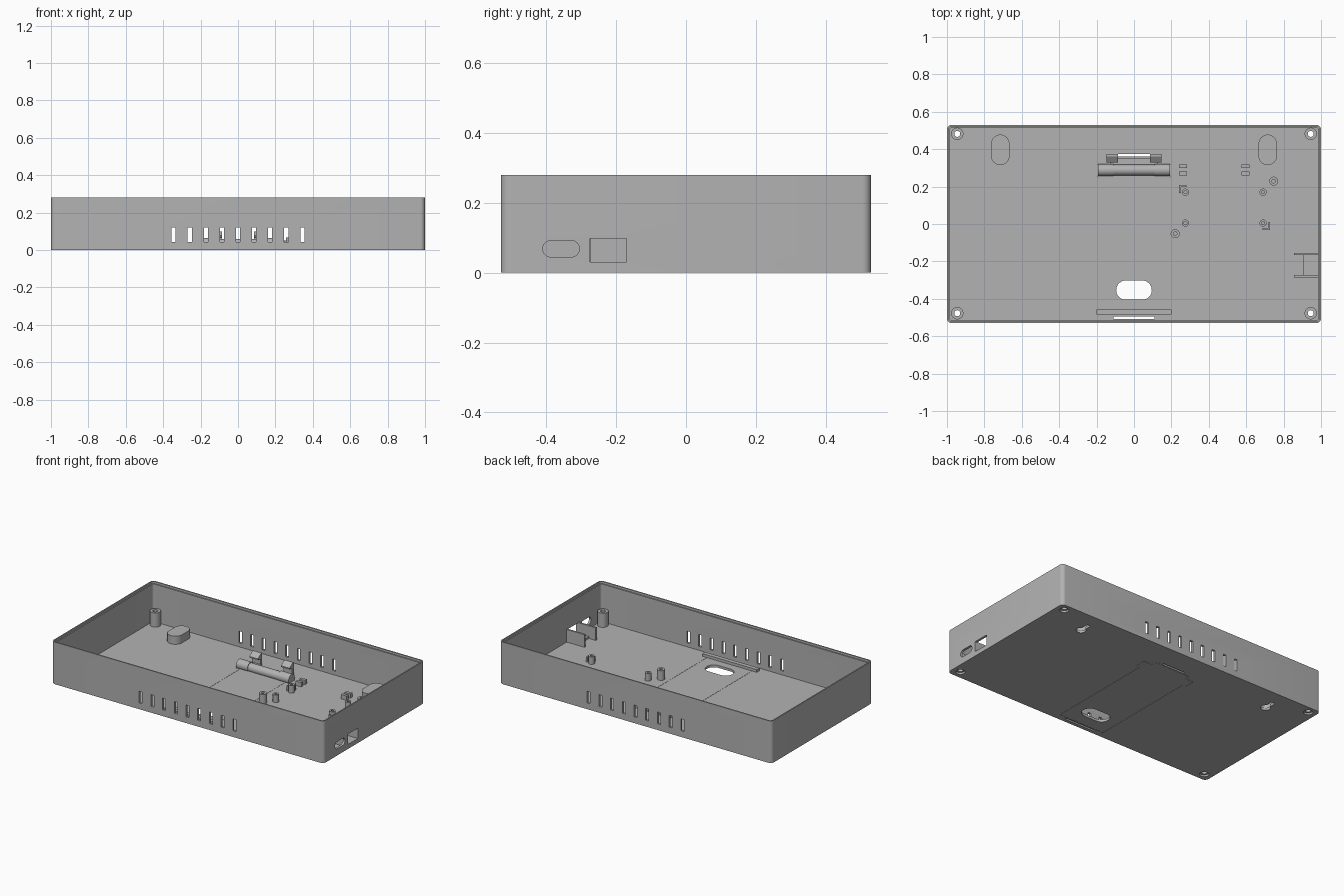
import bpy, bmesh
from math import sin, cos, pi
from mathutils import Matrix, Vector

if "Cube" in bpy.data.objects:
    bpy.data.objects.remove(bpy.data.objects["Cube"], do_unlink=True)

grey = bpy.data.materials.new("plain grey")
grey.use_nodes = True
colour = (0.45, 0.45, 0.45, 1)
grey.diffuse_color = colour
grey.node_tree.nodes["Principled BSDF"].inputs["Base Color"].default_value = colour

FLOOR, TOP, HX, HY, WALL = 0.016, 0.28, 1.0, 0.53, 0.015


def rounded(x0, x1, y0, y1, r=0, n=6):
    """Outline of a rectangle with rounded corners."""
    if r <= 0:
        return [(x0, y0), (x1, y0), (x1, y1), (x0, y1)]
    pts = []
    for k, (cx, cy) in enumerate([(x1 - r, y1 - r), (x0 + r, y1 - r), (x0 + r, y0 + r), (x1 - r, y0 + r)]):
        for i in range(n + 1):
            a = (k + i / n) * pi / 2
            pts.append((cx + r * cos(a), cy + r * sin(a)))
    return pts


def circle(x, y, r, n=24):
    return [(x + r * cos(2 * pi * i / n), y + r * sin(2 * pi * i / n)) for i in range(n)]


def prism(bm, outline, a, b, axis="z"):
    """Extrude an outline between a and b along z, y (outline xz) or x (outline yz)."""
    place = {"z": lambda u, v, w: (u, v, w), "y": lambda u, v, w: (u, w, v), "x": lambda u, v, w: (w, u, v)}[axis]
    low = [bm.verts.new(place(u, v, a)) for u, v in outline]
    high = [bm.verts.new(place(u, v, b)) for u, v in outline]
    n = len(outline)
    faces = [bm.faces.new(low), bm.faces.new(high)]
    for i in range(n):
        j = (i + 1) % n
        faces.append(bm.faces.new((low[i], low[j], high[j], high[i])))
    bmesh.ops.recalc_face_normals(bm, faces=faces)


def make(name, *prisms):
    bm = bmesh.new()
    for p in prisms:
        prism(bm, *p)
    mesh = bpy.data.meshes.new(name)
    bm.to_mesh(mesh)
    bm.free()
    mesh.materials.append(grey)
    ob = bpy.data.objects.new(name, mesh)
    bpy.context.collection.objects.link(ob)
    return ob


def cut(ob, *prisms):
    """Subtract separate prisms from an object."""
    tool = make("cutter", *prisms)
    tool.hide_render = True
    mod = ob.modifiers.new("cut", "BOOLEAN")
    mod.operation, mod.solver, mod.object = "DIFFERENCE", "EXACT", tool
    select(ob)
    bpy.ops.object.modifier_apply(modifier=mod.name)
    bpy.data.objects.remove(tool, do_unlink=True)


def select(ob):
    bpy.ops.object.select_all(action="DESELECT")
    ob.select_set(True)
    bpy.context.view_layer.objects.active = ob


def box(x0, x1, y0, y1, z0, z1):
    return (rounded(x0, x1, y0, y1), z0, z1)


corners = [(x, y) for x in (-0.945, 0.945) for y in (-0.477, 0.482)]
smooth = []

# Open tray with a rebated rim
tray = make("tray", (rounded(-HX, HX, -HY, HY, 0.025), 0, TOP))
w, lip = WALL, 0.008
cut(tray, (rounded(-HX + w, HX - w, -HY + w, HY - w, 0.012), FLOOR, TOP + 0.1))
cut(tray, (rounded(-HX + lip, HX - lip, -HY + lip, HY - lip, 0.018), TOP - 0.014, TOP + 0.1))

# Vents, side ports, screw holes and hatch opening
vents = [(rounded(x - 0.011, x + 0.011, 0.042, 0.12), -0.6, 0.6, "y")
         for x in [i * 0.086 for i in range(-4, 5)]]
ports = [(rounded(-0.41, -0.305, 0.045, 0.092, 0.0234), 0.95, 1.1, "x"),
         (rounded(-0.275, -0.17, 0.03, 0.098), 0.95, 1.1, "x")]
cut(tray, *vents, *ports)
cut(tray, *[(circle(x, y, 0.016), -0.1, 0.1) for x, y in corners])
cut(tray, *[(circle(x, y, 0.028), -0.1, 0.012) for x, y in corners])
hatch_outline = [(-0.167, -0.487), (0.167, -0.487), (0.167, 0.252), (0.192, 0.252), (0.192, 0.322), (0.13, 0.322),
                 (0.13, 0.355), (-0.13, 0.355), (-0.13, 0.322), (-0.192, 0.322), (-0.192, 0.252), (-0.167, 0.252)]
cut(tray, (hatch_outline, -0.1, 0.1))
cut(tray, box(-0.11, 0.11, -0.507, -0.494, -0.1, 0.1), box(-0.085, 0.085, 0.36, 0.373, -0.1, 0.1))
# Keyholes: round entry, then narrow slot
cut(tray, *[(circle(s * 0.715, 0.362, 0.03), -0.1, 0.1) for s in (-1, 1)])
cut(tray, *[(rounded(s * 0.715 - 0.013, s * 0.715 + 0.013, 0.35, 0.437, 0.0129), -0.1, 0.1) for s in (-1, 1)])
smooth.append(tray)

# Hatch lid with finger hole
lid = make("hatch_lid", ([(u * 0.991, 0.0 + v - 0.0015 * (1 if v > 0 else -1)) for u, v in hatch_outline], 0, FLOOR))
cut(lid, (rounded(-0.095, 0.095, -0.405, -0.302, 0.0512, 10), -0.1, 0.1))
smooth.append(lid)
make("hatch_front_bar", box(-0.2, 0.2, -0.485, -0.457, FLOOR - 0.001, 0.034))

# Hinge barrel with end collars
barrel = make("hinge_barrel", (circle(0.288, 0.031, 0.029, 32), -0.11, 0.11, "x"))
collars = make("hinge_collars", *[(circle(0.288, 0.033, 0.0325, 32), s * 0.11, s * 0.193, "x") for s in (-1, 1)])
smooth += [barrel, collars]

# Hinge latch tabs
latch = [(0.33, FLOOR - 0.001), (0.375, FLOOR - 0.001), (0.375, 0.1), (0.362, 0.1),
         (0.33, 0.078), (0.33, 0.07), (0.358, 0.066), (0.358, 0.03), (0.33, 0.03)]
make("latch_tabs", *[(latch, s * 0.085, s * 0.148, "x") for s in (-1, 1)])


# Corner screw posts and board standoffs
def posts(name, places, r, hole, z1):
    ob = make(name, *[(circle(x, y, r), FLOOR - 0.001, z1) for x, y in places])
    cut(ob, *[(circle(x, y, hole), -0.1, z1 + 0.1) for x, y in places])
    smooth.append(ob)


posts("corner_posts", corners, 0.033, 0.016, 0.11)
posts("board_standoffs", [(x, y) for x in (0.275, 0.69) for y in (0.005, 0.17)], 0.019, 0.008, 0.066)
posts("tall_standoffs", [(0.22, -0.052), (0.747, 0.229)], 0.024, 0.01, 0.08)

# Hollow covers over the keyholes
for side, s in (("left", 1), ("right", -1)):
    c = s * 0.715
    cover = make(side + "_keyhole_cover", (rounded(c - 0.049, c + 0.049, 0.315, 0.478, 0.0485, 8), FLOOR - 0.001, 0.07))
    cut(cover, (rounded(c - 0.039, c + 0.039, 0.325, 0.468, 0.0385, 8), -0.1, 0.062))
    smooth.append(cover)

# Board clips and corner stops
make("board_clips", *[box(x - 0.021, x + 0.021, y - 0.01, y + 0.01, FLOOR - 0.001, 0.045)
                      for x in (0.262, 0.596) for y in (0.27, 0.309)])
stop = [(0, 0), (0.042, 0), (0.042, 0.01), (0.01, 0.01), (0.01, 0.042), (0, 0.042)]
make("corner_stops",
     ([(0.24 + u, 0.208 - v) for u, v in stop], FLOOR - 0.001, 0.05),
     ([(0.728 - u, -0.032 + v) for u, v in stop], FLOOR - 0.001, 0.05))

# Bracket behind the side port
make("port_bracket", *[box(0.855, 0.987, y - 0.006, y + 0.006, FLOOR - 0.001, 0.1) for y in (-0.16, -0.279)])
make("port_ledge", box(0.905, 0.987, -0.274, -0.165, FLOOR - 0.001, 0.028))

for ob in smooth:
    select(ob)
    bpy.ops.object.shade_smooth_by_angle(angle=pi / 6)
